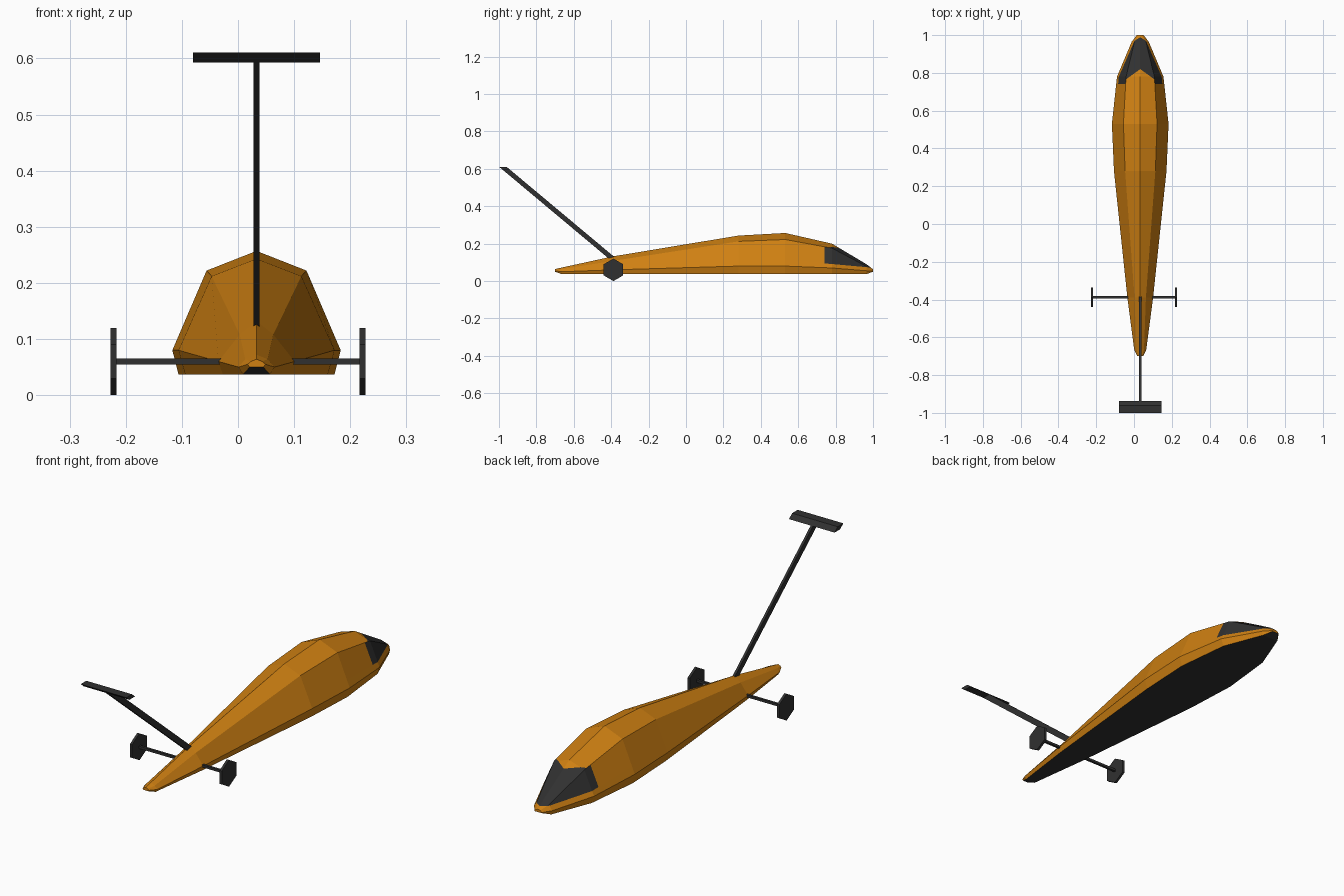
import bpy, bmesh, math
from mathutils import Vector

if "Cube" in bpy.data.objects:
    bpy.data.objects.remove(bpy.data.objects["Cube"])

CX = 0.033  # centre line of the body and handle


def material(name, rgb):
    m = bpy.data.materials.new(name)
    m.diffuse_color = (*rgb, 1)
    m.use_nodes = True
    m.node_tree.nodes["Principled BSDF"].inputs["Base Color"].default_value = m.diffuse_color
    return m


orange = material("orange", (0.62, 0.215, 0.006))
black = material("black", (0.03, 0.03, 0.03))


def finish(name, bm, mats):
    bmesh.ops.recalc_face_normals(bm, faces=bm.faces[:])
    me = bpy.data.meshes.new(name)
    bm.to_mesh(me)
    bm.free()
    for m in mats:
        me.materials.append(m)
    ob = bpy.data.objects.new(name, me)
    bpy.context.collection.objects.link(ob)
    return ob


def prism(name, profile, x0, x1):
    """Extrude a (y, z) profile along x."""
    bm = bmesh.new()
    f = bm.faces.new([bm.verts.new((x0, y, z)) for y, z in profile])
    r = bmesh.ops.extrude_face_region(bm, geom=[f])
    moved = [v for v in r["geom"] if isinstance(v, bmesh.types.BMVert)]
    bmesh.ops.translate(bm, verts=moved, vec=(x1 - x0, 0, 0))
    return finish(name, bm, [black])


# Body stations: y, bottom z, bottom half width, lower (dx, z), upper (dx, z), ridge z
stations = [
    (-0.70, .050, .012, .016, .055, .010, .060, .064),
    (-0.665, .037, .024, .032, .050, .020, .064, .072),
    (-0.39, .037, .060, .068, .060, .030, .108, .132),
    (0.28, .037, .127, .139, .080, .080, .212, .243),
    (0.53, .037, .139, .150, .080, .089, .222, .257),
    (0.78, .037, .112, .123, .070, .075, .176, .200),
    (0.965, .037, .040, .045, .055, .030, .078, .090),
    (1.00, .050, .016, .018, .053, .010, .060, .063),
]
bm = bmesh.new()
strip = bm.faces.layers.int.new("strip")
rings = []
for y, zb, b, l, zl, u, zu, zt in stations:
    ring = [(-b, zb), (-l, zl), (-u, zu), (0, zt), (u, zu), (l, zl), (b, zb)]
    rings.append([bm.verts.new((CX + dx, y, z)) for dx, z in ring])
for r0, r1 in zip(rings, rings[1:]):
    for j in range(7):
        k = (j + 1) % 7
        bm.faces.new((r0[j], r0[k], r1[k], r1[j]))[strip] = j
for r in (rings[0], rings[-1]):
    bm.faces.new(r)[strip] = 0


def cut(strips, point, normal):
    faces = [f for f in bm.faces if f[strip] in strips and f.calc_center_median().y > 0.53]
    geom = set(faces)
    for f in faces:
        geom.update(f.edges)
        geom.update(f.verts)
    bmesh.ops.bisect_plane(bm, geom=list(geom), plane_co=point, plane_no=normal)


# Window outline: V-shaped back edge on top, straight back edge and sill on the sides
cut({1, 2, 3, 4}, (0, .735, .095), (0, .09, 1))
cut({1, 4}, (0, .74, 0), (0, 1, 0))
cut({2}, (CX, .82, 0), (-.72, 1, 0))
cut({3}, (CX, .82, 0), (.72, 1, 0))
for f in bm.faces:
    c, s = f.calc_center_median(), f[strip]
    above_sill = c.z > .095 - .09 * (c.y - .735)
    side_window = s in (1, 4) and c.y > .74
    top_window = s in (2, 3) and c.y > .82 - .72 * abs(c.x - CX)
    underside = s == 6
    f.material_index = int(underside or (above_sill and (side_window or top_window)))
finish("body", bm, [orange, black])

# Hexagonal wheels and axle
WY, WZ = -0.388, 0.06
hexagon = [(WY + .06 * math.sin(i * math.pi / 3), WZ + .06 * math.cos(i * math.pi / 3))
           for i in range(6)]
for side, s in (("left", -1), ("right", 1)):
    prism(side + "_wheel", hexagon, s * .2165, s * .2275)
h = .0055
prism("axle", [(WY - h, WZ - h), (WY + h, WZ - h), (WY + h, WZ + h), (WY - h, WZ + h)],
      -.218, .218)

# Slanted handle rod and grip bar
prism("handle_rod", [(-.978, .593), (-.938, .593), (-.375, .122), (-.415, .122)],
      CX - .0055, CX + .0055)
prism("handle_grip", [(-1, .611), (-.96, .611), (-.938, .593), (-.978, .593)],
      CX - .113, CX + .113)
